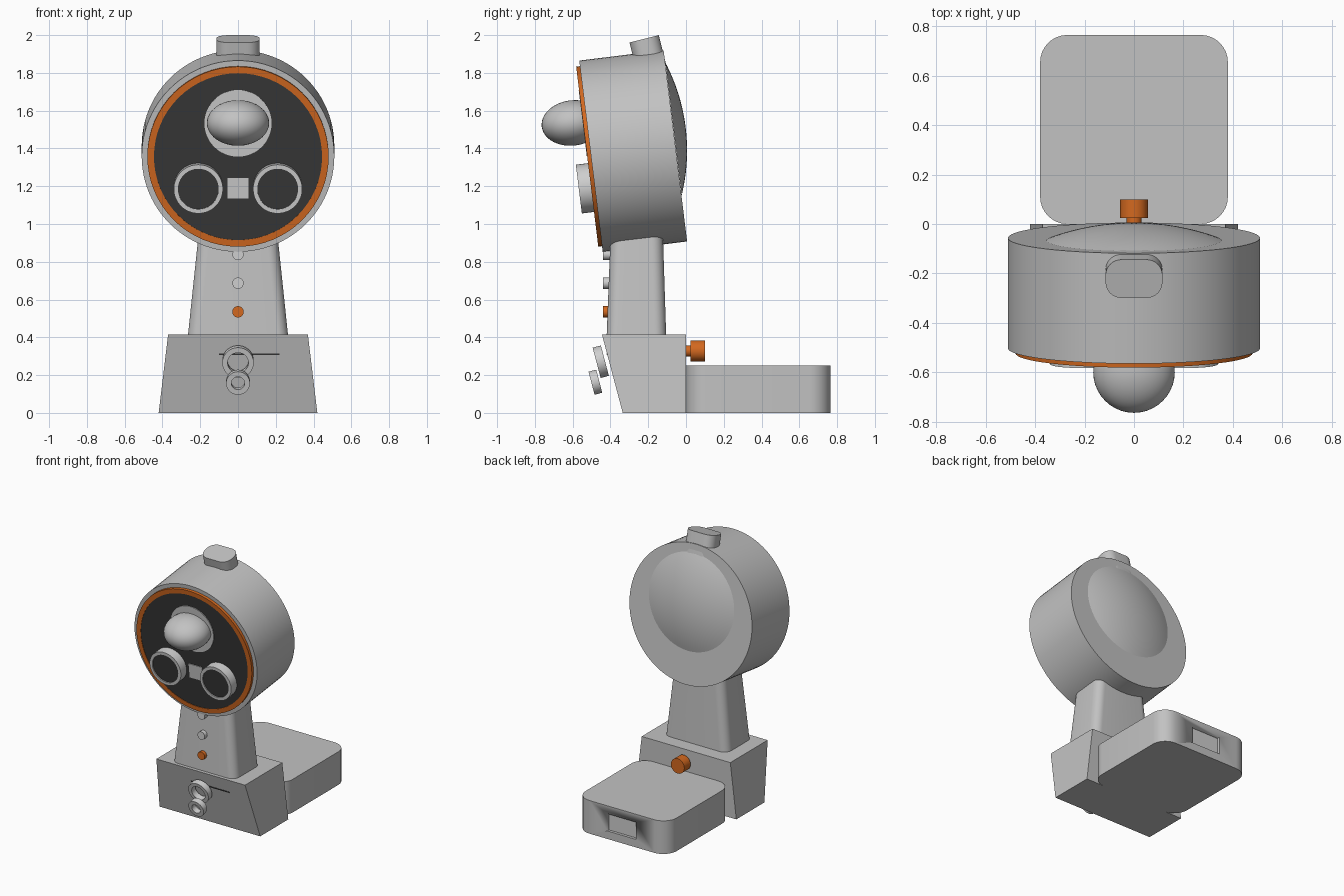
import bpy, bmesh
from math import sin, cos, pi, radians, sqrt

cube = bpy.data.objects.get("Cube")
if cube:
    bpy.data.objects.remove(cube, do_unlink=True)


def material(name, rgb):
    m = bpy.data.materials.new(name)
    m.use_nodes = True
    m.diffuse_color = (*rgb, 1)
    m.node_tree.nodes["Principled BSDF"].inputs["Base Color"].default_value = (*rgb, 1)
    return m


GREY = material("body grey", (0.54, 0.54, 0.54))
LIGHT = material("light grey", (0.62, 0.62, 0.62))
DARK = material("charcoal", (0.04, 0.04, 0.04))
ORANGE = material("orange", (0.65, 0.14, 0.014))

HEAD = (0, -0.503, 1.359)     # centre of the head's front face
TILT = radians(7)
SLOPE = radians(14.8)


def finish(name, bm, mat, loc=(0, 0, 0), tilt=0.0, angle=32):
    bmesh.ops.remove_doubles(bm, verts=bm.verts, dist=1e-5)
    bmesh.ops.recalc_face_normals(bm, faces=bm.faces)
    me = bpy.data.meshes.new(name)
    bm.to_mesh(me)
    bm.free()
    me.materials.append(mat)
    me.shade_smooth()
    me.set_sharp_from_angle(angle=radians(angle))
    ob = bpy.data.objects.new(name, me)
    ob.location = loc
    ob.rotation_euler.x = tilt
    bpy.context.collection.objects.link(ob)
    return ob


def lathe(name, profile, mat, loc, tilt=0.0, steps=64, closed=False):
    """Revolve (radius, y) points around the local y axis."""
    bm = bmesh.new()
    vs = [bm.verts.new((r, y, 0)) for r, y in profile]
    pairs = list(zip(vs, vs[1:] + vs[:1])) if closed else list(zip(vs, vs[1:]))
    edges = [bm.edges.new(p) for p in pairs]
    bmesh.ops.spin(bm, geom=vs + edges, cent=(0, 0, 0), axis=(0, 1, 0),
                   angle=2 * pi, steps=steps, use_merge=True)
    return finish(name, bm, mat, loc, tilt)


def disc(name, r, y0, y1, mat, loc, tilt=0.0, steps=48):
    return lathe(name, [(0, y0), (r, y0), (r, y1), (0, y1)], mat, loc, tilt, steps)


def tube(name, r, r_in, y0, y1, mat, loc, tilt=0.0):
    return lathe(name, [(r, y0), (r, y1), (r_in, y1), (r_in, y0)], mat, loc, tilt,
                 closed=True)


def loft(name, sections, radius, mat, loc=(0, 0, 0), tilt=0.0, n=8):
    """Join rounded rectangles given as (z, half width, y min, y max)."""
    bm = bmesh.new()
    loops = []
    for z, w, y0, y1 in sections:
        ring = []
        for i, (sx, y, sy) in enumerate([(1, y1, 1), (-1, y1, 1), (-1, y0, -1), (1, y0, -1)]):
            for k in range(n + 1 if radius else 1):
                a = (i + k / n) * pi / 2
                x = sx * (w - radius) + radius * cos(a)
                ring.append(bm.verts.new((x, y - sy * radius + radius * sin(a), z)))
        loops.append(ring)
    for a, b in zip(loops, loops[1:]):
        for i in range(len(a)):
            j = (i + 1) % len(a)
            bm.faces.new((a[i], a[j], b[j], b[i]))
    bm.faces.new(loops[0])
    bm.faces.new(loops[-1])
    return finish(name, bm, mat, loc, tilt)


def on_head(x, y, z):
    """Point in the tilted head frame to world space."""
    return (HEAD[0] + x, HEAD[1] + y * cos(TILT) - z * sin(TILT),
            HEAD[2] + y * sin(TILT) + z * cos(TILT))


def box(name, x0, x1, y0, y1, z0, z1, mat, loc=(0, 0, 0), tilt=0.0):
    ob = loft(name, [(z0, (x1 - x0) / 2, y0, y1), (z1, (x1 - x0) / 2, y0, y1)],
              0, mat, loc, tilt)
    ob.location.x += (x0 + x1) / 2
    return ob


# Base, neck and rear tray
loft("base", [(0, 0.42, -0.335, 0), (0.415, 0.37, -0.445, 0)], 0, GREY)
loft("neck", [(0.41, 0.265, -0.42, -0.105), (1.0, 0.203, -0.397, -0.124)], 0.06, GREY)
tray = loft("rear_tray", [(0, 0.38, 0, 0.765), (0.25, 0.38, 0, 0.765)], 0.11, GREY)

# Port recessed in the back of the tray
cutter = box("port_cutter", -0.12, 0.12, 0.74, 0.8, 0.06, 0.19, GREY)
cutter.hide_render = True
cutter.hide_viewport = True
cut = tray.modifiers.new("port", "BOOLEAN")
cut.object = cutter
cut.operation = "DIFFERENCE"
cut.solver = "EXACT"
box("port_plate", -0.12, 0.12, 0.737, 0.744, 0.06, 0.19, LIGHT)

# Head drum with front trim and dark face panel
disc("head_drum", 0.51, 0, 0.45, GREY, HEAD, TILT, 96)
tube("face_trim", 0.48, 0.445, -0.02, 0.01, ORANGE, HEAD, TILT)
disc("face_panel", 0.447, -0.017, 0.01, DARK, HEAD, TILT, 64)

# Shallow dome on the back of the head
span, rise = 0.355, 0.065
ball = (span ** 2 + rise ** 2) / (2 * rise)
cap = [(span * i / 12, sqrt(ball ** 2 - (span * i / 12) ** 2) - ball + rise)
       for i in range(13)]
lathe("back_dome", cap, GREY, on_head(0, 0.451, 0.09), TILT)

# Top button
loft("top_button", [(0, 0.115, -0.08, 0.08), (0.16, 0.115, -0.08, 0.08)], 0.065,
     GREY, (0, -0.183, 1.825), radians(14))

# Oval nose on its round plate
disc("nose_plate", 0.178, -0.022, 0, LIGHT, on_head(0, 0, 0.178), TILT)
bm = bmesh.new()
bmesh.ops.create_uvsphere(bm, u_segments=40, v_segments=24, radius=1)
bmesh.ops.scale(bm, verts=bm.verts, vec=(0.165, 0.165, 0.12))
finish("nose", bm, GREY, (0, -0.6, 1.535), TILT, 60)

# Round eyes and the small square between them
for side, x in (("left", 0.21), ("right", -0.21)):
    spot = on_head(x, 0, -0.165)
    tube(side + "_eye_rim", 0.13, 0.108, -0.085, 0, LIGHT, spot, TILT)
    disc(side + "_eye_face", 0.11, -0.078, 0, DARK, spot, TILT)
box("square_window", -0.055, 0.055, -0.022, -0.014, -0.055, 0.055, LIGHT,
    on_head(0, 0, -0.168), TILT)

# Row of neck buttons
for i, mat in enumerate((ORANGE, LIGHT, LIGHT)):
    disc(f"neck_button_{i + 1}", 0.03, -0.44, -0.38, mat, (0, 0, 0.535 + 0.152 * i), 0, 32)

# Two rings and a thin slot on the sloping front of the base
tube("large_ring", 0.083, 0.055, 0, 0.045, LIGHT, (0, -0.473, 0.265), SLOPE)
tube("small_ring", 0.063, 0.035, 0, 0.042, LIGHT, (0, -0.5, 0.157), SLOPE)
box("front_slot", -0.1, 0.22, -0.003, 0.003, -0.004, 0.004, DARK, (0, -0.417, 0.31), SLOPE)

# Knob at the back
lathe("back_knob", [(0, -0.01), (0.03, -0.01), (0.03, 0.025), (0.056, 0.025),
                    (0.056, 0.1), (0, 0.1)], ORANGE, (0, 0, 0.328), 0, 32)
